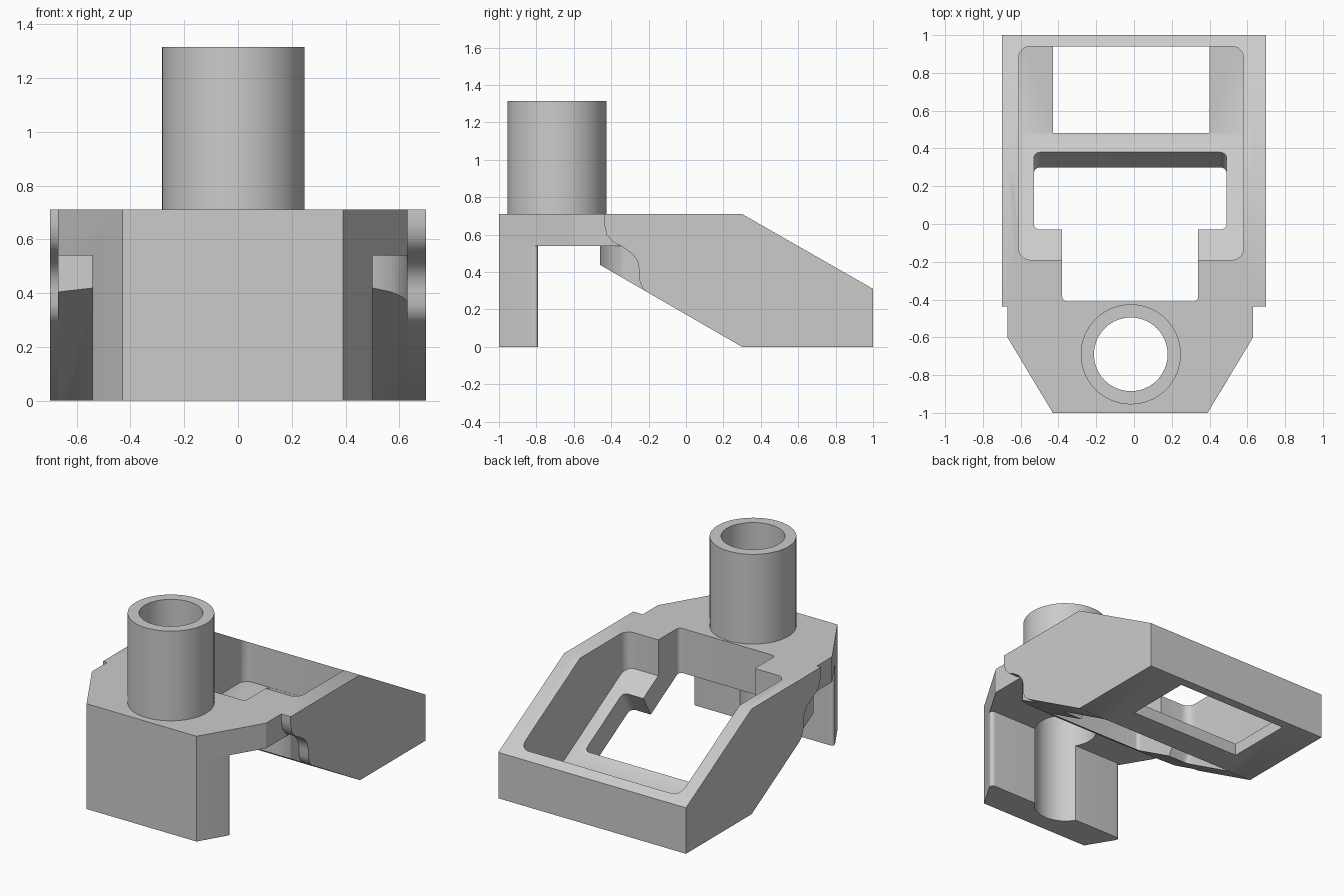
import bpy, bmesh, math
from mathutils import Matrix

cube = bpy.data.objects.get("Cube")
if cube:
    bpy.data.objects.remove(cube, do_unlink=True)

gray = bpy.data.materials.new("plain gray")
gray.use_nodes = True
gray.diffuse_color = (0.6, 0.6, 0.6, 1)
gray.node_tree.nodes["Principled BSDF"].inputs["Base Color"].default_value = (0.6, 0.6, 0.6, 1)

SLOPE = math.tan(math.radians(30))
TUBE_X, TUBE_Y = -0.017, -0.69


def under(y):
    """Height of the sloped underside."""
    return (0.3 - y) * SLOPE


def prism(name, pts, lo, hi, axis="z", radius=0, pick=lambda co: True):
    """Extrude a 2D outline along an axis, rounding the chosen long edges."""
    place = (lambda p, h: (p[0], p[1], h)) if axis == "z" else (lambda p, h: (h, p[0], p[1]))
    bm = bmesh.new()
    base = bm.faces.new([bm.verts.new(place(p, lo)) for p in pts])
    top = bmesh.ops.extrude_face_region(bm, geom=[base])["geom"]
    shift = place((0, 0), hi - lo)
    bmesh.ops.translate(bm, vec=shift, verts=[v for v in top if isinstance(v, bmesh.types.BMVert)])
    if radius:
        k = 2 if axis == "z" else 0
        edges = [e for e in bm.edges
                 if abs(e.verts[0].co[k] - e.verts[1].co[k]) > 0.01 and pick(e.verts[0].co)]
        bmesh.ops.bevel(bm, geom=edges, offset=radius, segments=6, profile=0.5, affect="EDGES")
    bmesh.ops.recalc_face_normals(bm, faces=bm.faces)
    return add(name, bm)


def add(name, bm):
    mesh = bpy.data.meshes.new(name)
    bm.to_mesh(mesh)
    bm.free()
    mesh.materials.append(gray)
    obj = bpy.data.objects.new(name, mesh)
    bpy.context.collection.objects.link(obj)
    return obj


def box(x0, x1, y0, y1):
    return [(x0, y0), (x1, y0), (x1, y1), (x0, y1)]


def cylinder(name, radius, lo, hi):
    bm = bmesh.new()
    bmesh.ops.create_cone(bm, cap_ends=True, segments=64, radius1=radius, radius2=radius, depth=hi - lo,
                          matrix=Matrix.Translation((TUBE_X, TUBE_Y, (lo + hi) / 2)))
    return add(name, bm)


def combine(target, tool, operation):
    """Apply a boolean and discard the tool."""
    mod = target.modifiers.new("cut", "BOOLEAN")
    mod.operation, mod.object, mod.solver = operation, tool, "EXACT"
    bpy.ops.object.select_all(action="DESELECT")
    bpy.context.view_layer.objects.active = target
    target.select_set(True)
    bpy.ops.object.modifier_apply(modifier=mod.name)
    bpy.data.objects.remove(tool, do_unlink=True)


# Wedge-shaped frame with a curved front under the plate
rear = [(0.3, 0.71), (1, 0.31), (1, 0), (0.3, 0)]
body = prism("mount_body", [(-0.6, 0.71)] + rear + [(-0.6, under(-0.6))], -0.69, 0.69, "x")
front_curve = [(-0.67, -0.40), (-0.52, -0.43), (-0.3, -0.455), (0.3, -0.46), (0.49, -0.43),
               (0.57, -0.40), (0.61, -0.37), (0.63, -0.34)]
combine(body, prism("plan", front_curve + [(0.63, 1.2), (-0.67, 1.2)], -1, 2), "INTERSECT")

# Outer cheeks with an S-shaped front edge
s_curve = [(-0.21, under(-0.21)), (-0.235, 0.32), (-0.25, 0.36), (-0.25, 0.41), (-0.26, 0.46),
           (-0.29, 0.50), (-0.34, 0.535), (-0.39, 0.56), (-0.425, 0.60), (-0.438, 0.66), (-0.438, 0.71)]
for name, lo, hi in (("left_cheek", 0.605, 0.7), ("right_cheek", -0.7, -0.63)):
    combine(body, prism(name, rear + s_curve, lo, hi, "x"), "UNION")

# Front plate with chamfered corners
plate = [(-0.43, -1), (0.39, -1), (0.63, -0.6), (0.63, -0.3), (-0.67, -0.3), (-0.67, -0.6)]
combine(body, prism("front_plate", plate, 0.54, 0.71), "UNION")

# Front leg, rounded on its back corners
leg = [(-0.43, -1), (0.39, -1), (0.516, -0.79), (-0.556, -0.79)]
combine(body, prism("front_leg", leg, 0, 0.6, radius=0.04, pick=lambda co: co.y > -0.9), "UNION")

# Upright tube
combine(body, cylinder("tube", 0.265, 0.65, 1.315), "UNION")
combine(body, cylinder("bore", 0.195, -0.2, 1.6), "DIFFERENCE")

# Main pocket with a sloped floor that levels out at the back
pocket = prism("pocket", box(-0.61, 0.58, -0.19, 0.94), -0.5, 1.5, radius=0.06)
floor_z = under(0.48) + 0.185
room = [(-1, under(-1) + 0.185), (0.48, floor_z), (2, floor_z), (2, 2), (-1, 2)]
combine(pocket, prism("room", room, -1, 1, "x"), "INTERSECT")
combine(body, pocket, "DIFFERENCE")

# Narrow notch toward the tube
combine(body, prism("notch", box(-0.38, 0.34, -0.41, 0.1), -0.5, 1.5, radius=0.025), "DIFFERENCE")

# Window square to the sloped floor
window = prism("window", box(-0.53, 0.49, -0.237, 0.237), -0.5, 0.03, radius=0.035)
window.data.transform(Matrix.Translation((0, 0.175, under(0.175) + 0.185))
                      @ Matrix.Rotation(math.radians(-30), 4, "X"))
combine(body, window, "DIFFERENCE")

# Opening through the level floor
combine(body, prism("floor_opening", box(-0.43, 0.40, 0.482, 0.939), -0.2, 0.25), "DIFFERENCE")

bpy.ops.object.select_all(action="DESELECT")
body.select_set(True)
bpy.context.view_layer.objects.active = body
bpy.ops.object.shade_smooth_by_angle(angle=math.radians(30))
